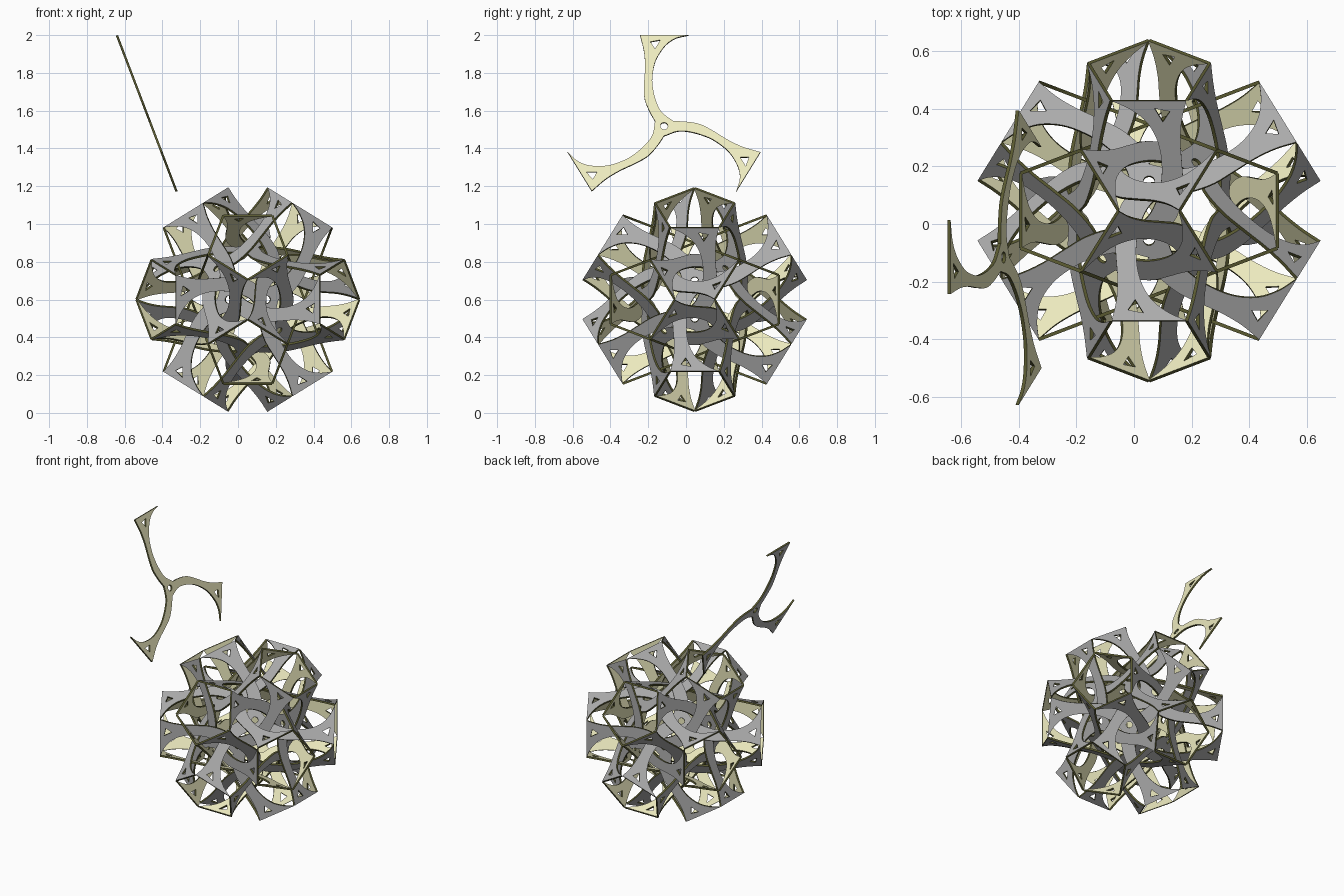
import bpy, bmesh, math
from mathutils import Vector, Matrix

if "Cube" in bpy.data.objects:
    bpy.data.objects.remove(bpy.data.objects["Cube"])

PHI = (1 + 5 ** 0.5) / 2
THICK = 0.012


def material(name, rgb):
    m = bpy.data.materials.new(name)
    m.diffuse_color = (*rgb, 1)
    m.use_nodes = True
    m.node_tree.nodes["Principled BSDF"].inputs["Base Color"].default_value = m.diffuse_color
    return m


MATS = [material("grey_outside", (0.42, 0.42, 0.42)),
        material("pale_yellow_inside", (0.86, 0.84, 0.53)),
        material("dark_olive_rim", (0.10, 0.10, 0.03))]


def smooth(pts, steps=5):
    """Catmull-Rom samples through the points, end point left out."""
    p = [Vector(q) for q in pts]
    p = [2 * p[0] - p[1]] + p + [2 * p[-1] - p[-2]]
    out = []
    for i in range(1, len(p) - 2):
        a, b, c, d = p[i - 1:i + 3]
        for k in range(steps):
            t = k / steps
            out.append(0.5 * (2 * b + (c - a) * t + (2 * a - 5 * b + 4 * c - d) * t * t
                              + (3 * b - a - 3 * c + d) * t ** 3))
    return out


def turn(pts, k):
    r = Matrix.Rotation(k * math.tau / 3, 2)
    return [r @ Vector(q) for q in pts]


def plate_mesh(name, outer, inner):
    """Flat three-armed plate with a hub hole and a triangle hole in each arm."""
    arm = smooth(outer) + [Vector(outer[-1])] + smooth(inner)
    triangle = [(0.073, 0.477), (0.019, 0.488), (0.048, 0.438)]
    hub = [(0.02 * math.cos(i * math.tau / 20), 0.02 * math.sin(i * math.tau / 20))
           for i in range(20)]
    loops = [[q for k in range(3) for q in turn(arm, k)], hub]
    loops += [turn(triangle, k) for k in range(3)]

    cu = bpy.data.curves.new(name + "_profile", 'CURVE')
    cu.dimensions = '2D'
    cu.fill_mode = 'BOTH'
    cu.extrude = THICK / 2
    for loop in loops:
        sp = cu.splines.new('POLY')
        sp.points.add(len(loop) - 1)
        for pt, q in zip(sp.points, loop):
            pt.co = (q[0], q[1], 0, 1)
        sp.use_cyclic_u = True
    ob = bpy.data.objects.new(name + "_profile", cu)
    bpy.context.scene.collection.objects.link(ob)
    bpy.context.view_layer.update()
    me = bpy.data.meshes.new_from_object(ob)
    bpy.data.objects.remove(ob)
    me.name = name

    # grey outside face, yellow inside face, dark rim
    me.materials.clear()
    for m in MATS:
        me.materials.append(m)
    bm = bmesh.new()
    bm.from_mesh(me)
    bmesh.ops.remove_doubles(bm, verts=bm.verts, dist=1e-5)
    bmesh.ops.recalc_face_normals(bm, faces=bm.faces)
    for f in bm.faces:
        f.smooth = False
        z = f.calc_center_median().z
        f.material_index = 0 if z > THICK * 0.4 else 1 if z < -THICK * 0.4 else 2
    bm.to_mesh(me)
    bm.free()
    return me


def place(name, me, centre, normal, up):
    z = normal.normalized()
    y = (up - z * up.dot(z)).normalized()
    x = y.cross(z)
    ob = bpy.data.objects.new(name, me)
    ob.matrix_world = Matrix.Translation(centre) @ Matrix((x, y, z)).transposed().to_4x4()
    bpy.context.scene.collection.objects.link(ob)


# Broad plates that make up the ball
ball_plate = plate_mesh(
    "ball_plate",
    [(0.056, 0.032), (0.098, 0.09), (0.118, 0.18), (0.115, 0.27),
     (0.109, 0.36), (0.113, 0.44), (0.129, 0.5155)],
    [(-0.129, 0.5155), (-0.065, 0.485), (-0.008, 0.437), (0.03, 0.365),
     (0.044, 0.28), (0.038, 0.19), (0.006, 0.10), (-0.056, 0.032)])

# Slimmer plate floating beside the ball
loose_plate = plate_mesh(
    "loose_plate",
    [(0.048, 0.028), (0.08, 0.09), (0.104, 0.16), (0.106, 0.24),
     (0.101, 0.33), (0.106, 0.42), (0.127, 0.5155)],
    [(-0.129, 0.5155), (-0.06, 0.497), (-0.005, 0.455), (0.043, 0.375),
     (0.061, 0.29), (0.06, 0.22), (0.042, 0.14), (0.012, 0.078), (-0.048, 0.028)])

# Twenty plates, one facing each dodecahedron corner, arms aimed at the neighbours
signs = (-1, 1)
corners = [Vector((a, b, c)) for a in signs for b in signs for c in signs]
for a in signs:
    for b in signs:
        p, q = a / PHI, b * PHI
        corners += [Vector((0, p, q)), Vector((p, q, 0)), Vector((q, 0, p))]
middle = Vector((0.052, 0.046, 0.6))
for i, v in enumerate(corners):
    neighbour = next(w for w in corners if abs(v.dot(w) / 3 - 0.745) < 0.02)
    place(f"ball_plate_{i + 1:02d}", ball_plate, middle + v.normalized() * 0.28, v, neighbour)

# The loose plate, parallel to its place on the ball
place("loose_plate", loose_plate, Vector((-0.457, -0.116, 1.517)),
      Vector((-PHI, 0, -1 / PHI)), Vector((0, 0, 1)))
